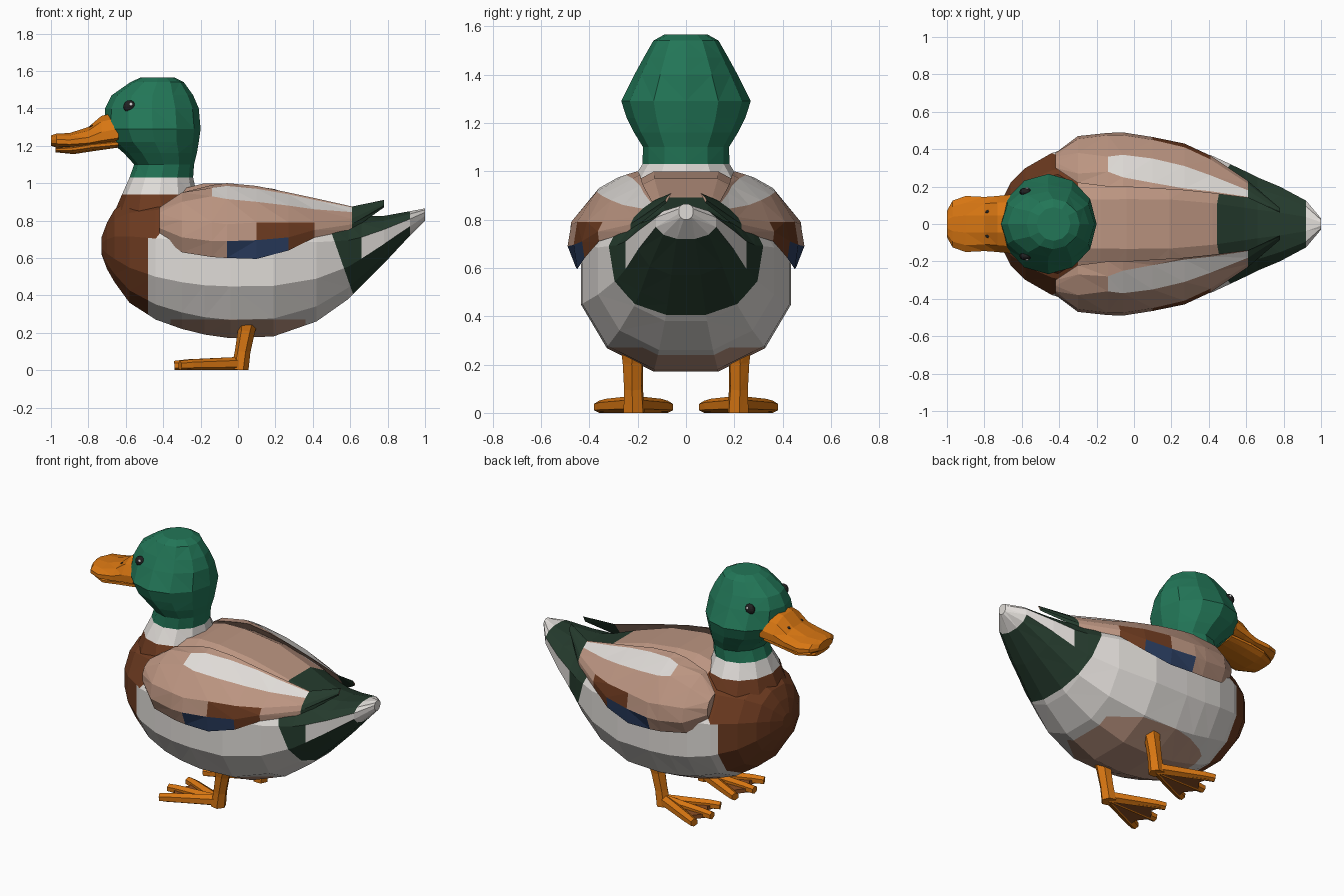
import bpy, bmesh, math
from mathutils import Vector, Matrix

if "Cube" in bpy.data.objects:
    bpy.data.objects.remove(bpy.data.objects["Cube"])

COLOURS = {
    "head green": (0.016, 0.18, 0.095), "pale grey": (0.74, 0.71, 0.68),
    "breast brown": (0.15, 0.042, 0.014), "back beige": (0.50, 0.30, 0.22),
    "bill orange": (0.68, 0.18, 0.006), "tail dark green": (0.018, 0.043, 0.026),
    "wing blue": (0.024, 0.048, 0.12), "web brown": (0.27, 0.08, 0.018),
    "eye black": (0.015, 0.015, 0.015), "eye glint": (0.85, 0.85, 0.85)}
MATS = {}
for key, rgb in COLOURS.items():
    MATS[key] = bpy.data.materials.new(key)
    MATS[key].diffuse_color = (*rgb, 1)
NAMES = list(COLOURS)


def finish(name, bm):
    bmesh.ops.recalc_face_normals(bm, faces=bm.faces)
    used = sorted({f.material_index for f in bm.faces})
    mesh = bpy.data.meshes.new(name)
    for f in bm.faces:
        f.material_index = used.index(f.material_index)
    for i in used:
        mesh.materials.append(MATS[NAMES[i]])
    bm.to_mesh(mesh)
    bm.free()
    ob = bpy.data.objects.new(name, mesh)
    bpy.context.collection.objects.link(ob)
    return ob


def loft(name, rings, colour, tag=None, cuts=(), rule=None):
    """Skin closed rings; tag(i, j) colours strips, rule(centre, name) recolours after cuts."""
    bm = bmesh.new()
    vs = [[bm.verts.new(p) for p in r] for r in rings]
    n = len(rings[0])
    base = NAMES.index(colour)
    for i in range(len(rings) - 1):
        for j in range(n):
            k = (j + 1) % n
            f = bm.faces.new((vs[i][j], vs[i][k], vs[i + 1][k], vs[i + 1][j]))
            f.material_index = NAMES.index((tag and tag(i, j)) or colour)
    for r in (vs[0], vs[-1]):
        bm.faces.new(r).material_index = base
    bmesh.ops.recalc_face_normals(bm, faces=bm.faces)
    bmesh.ops.triangulate(bm, faces=bm.faces)
    for co, no in cuts:
        bmesh.ops.bisect_plane(bm, geom=bm.verts[:] + bm.edges[:] + bm.faces[:],
                               plane_co=co, plane_no=no)
    if rule:
        for f in bm.faces:
            f.material_index = NAMES.index(rule(f.calc_center_median(), NAMES[f.material_index]))
    return finish(name, bm)


def spow(v, e):
    return math.copysign(abs(v) ** e, v)


def x_ring(x, zb, zt, w, zw, n=12, e=0.9):
    """Egg-shaped section across the x axis, widest at height zw."""
    pts = []
    for k in range(n):
        a = 2 * math.pi * (k + 0.5) / n
        s, c = spow(math.sin(a), e) * 1.03, spow(math.cos(a), e) * 1.03
        pts.append((x, w * c, zw + s * (zt - zw if s > 0 else zw - zb)))
    return pts


def z_ring(z, xf, xb, w, n=12):
    mid, r = (xf + xb) / 2, (xb - xf) / 2
    return [(mid + r * math.cos(2 * math.pi * k / n), w * math.sin(2 * math.pi * k / n), z)
            for k in range(n)]


def limb(name, path, colour):
    """Tapered six-sided tube through (point, radius) pairs."""
    rings = []
    for i, (p, r) in enumerate(path):
        a, b = Vector(path[max(i - 1, 0)][0]), Vector(path[min(i + 1, len(path) - 1)][0])
        q = (b - a).to_track_quat('Z', 'Y')
        ring = []
        for k in range(6):
            t = math.pi * (k + 0.5) / 3
            v = Vector(p) + q @ Vector((r * math.cos(t), r * math.sin(t), 0))
            v.z = max(v.z, 0)
            ring.append(v)
        rings.append(ring)
    return loft(name, rings, colour)


def ball(name, loc, scale, colour):
    bm = bmesh.new()
    bmesh.ops.create_uvsphere(bm, u_segments=12, v_segments=8, radius=1,
                              matrix=Matrix.LocRotScale(Vector(loc), None, Vector(scale)))
    for f in bm.faces:
        f.material_index = NAMES.index(colour)
    return finish(name, bm)


# Body and tail: x, bottom, top, half width, height of widest point
BODY = [(-0.73, 0.62, 0.71, 0.05, 0.665), (-0.70, 0.54, 0.79, 0.14, 0.66),
        (-0.66, 0.47, 0.86, 0.22, 0.65), (-0.58, 0.36, 0.91, 0.30, 0.63),
        (-0.44, 0.27, 0.94, 0.38, 0.60), (-0.30, 0.22, 0.97, 0.42, 0.58),
        (-0.18, 0.19, 1.00, 0.43, 0.57), (-0.04, 0.17, 1.00, 0.435, 0.57),
        (0.19, 0.18, 0.97, 0.43, 0.57), (0.42, 0.26, 0.90, 0.365, 0.59),
        (0.59, 0.38, 0.84, 0.285, 0.63), (0.66, 0.45, 0.825, 0.25, 0.66),
        (0.78, 0.57, 0.825, 0.20, 0.72), (0.92, 0.72, 0.85, 0.125, 0.79),
        (1.00, 0.80, 0.865, 0.03, 0.835)]
TAIL_CO, TAIL_NO = Vector((0.60, 0, 0.45)), Vector((0.34, 0, 0.12))


def body_tag(i, j):
    return "eye glint" if i >= 11 and j in (5, 11) else None  # temporary mark for the tail edge


def body_rule(c, now):
    if now == "eye glint" or c.x > 0.93:
        return "pale grey"
    if (c - TAIL_CO).dot(TAIL_NO) > 0:
        return "tail dark green"
    if c.x < -0.48 or (c.z > 0.77 and c.x < -0.30):
        return "breast brown"
    if c.z > 0.7 and abs(c.y) < 0.22:
        return "back beige"
    if c.z < 0.27 and abs(c.x) < 0.36:
        return "back beige"
    return "pale grey"


loft("body", [x_ring(*s) for s in BODY], "pale grey", body_tag,
     [(TAIL_CO, TAIL_NO), ((-0.48, 0, 0), (1, 0, 0)), ((-0.30, 0, 0), (1, 0, 0)),
      ((0, 0.22, 0), (0, 1, 0)), ((0, -0.22, 0), (0, 1, 0)), ((0, 0, 0.27), (0, 0, 1)),
      ((-0.36, 0, 0), (1, 0, 0)), ((0.36, 0, 0), (1, 0, 0))], body_rule)

# Neck and head: height, front x, back x, half width
HEAD = [(0.80, -0.68, -0.10, 0.30), (0.94, -0.62, -0.22, 0.235), (1.03, -0.58, -0.24, 0.18),
        (1.10, -0.555, -0.235, 0.178), (1.16, -0.61, -0.22, 0.215), (1.22, -0.68, -0.21, 0.245),
        (1.29, -0.715, -0.20, 0.268), (1.40, -0.71, -0.21, 0.213), (1.47, -0.675, -0.24, 0.175),
        (1.54, -0.575, -0.29, 0.135), (1.565, -0.52, -0.34, 0.09)]


def head_rule(c, now):
    if c.z > 1.03:
        return "head green"
    if c.z > 0.94:
        return "pale grey"
    return "back beige" if c.x > -0.30 else "breast brown"


loft("head_and_neck", [z_ring(*s) for s in HEAD], "head green",
     cuts=[((-0.30, 0, 0), (1, 0, 0))], rule=head_rule)

# Bill
UPPER = [(-1.0, 1.20, 1.255, 0.07, 1.22), (-0.97, 1.19, 1.265, 0.125, 1.22),
         (-0.90, 1.19, 1.268, 0.15, 1.215), (-0.80, 1.20, 1.30, 0.145, 1.22),
         (-0.73, 1.21, 1.36, 0.15, 1.235), (-0.64, 1.22, 1.38, 0.16, 1.25)]
LOWER = [(-0.975, 1.165, 1.19, 0.08, 1.18), (-0.88, 1.155, 1.20, 0.13, 1.185),
         (-0.78, 1.17, 1.22, 0.13, 1.20), (-0.64, 1.19, 1.24, 0.12, 1.21)]
loft("upper_bill", [x_ring(*s) for s in UPPER], "bill orange")
loft("lower_bill", [x_ring(*s) for s in LOWER], "bill orange")

# Wing sections from inner top edge over the ridge to the lower edge: x, then (y, z) points
WING = [(-0.42, (.30, .87), (.33, .86), (.36, .84), (.38, .80), (.38, .76), (.36, .72)),
        (-0.30, (.22, .95), (.27, .95), (.38, .90), (.455, .80), (.47, .71), (.43, .63)),
        (-0.14, (.20, .99), (.28, .975), (.36, .93), (.475, .79), (.487, .69), (.45, .605)),
        (-0.06, (.20, 1.0), (.25, .985), (.37, .915), (.475, .78), (.49, .69), (.455, .60)),
        (0.10, (.19, .985), (.22, .97), (.35, .90), (.45, .79), (.465, .695), (.45, .595)),
        (0.27, (.18, .95), (.19, .94), (.31, .88), (.41, .79), (.43, .71), (.42, .64)),
        (0.41, (.165, .92), (.175, .91), (.26, .86), (.345, .79), (.365, .75), (.36, .71)),
        (0.61, (.14, .875), (.145, .87), (.18, .845), (.215, .81), (.23, .78), (.23, .75)),
        (0.78, (.06, .91), (.065, .908), (.07, .90), (.08, .89), (.085, .88), (.08, .87))]


def wing_tag(i, j):
    if i == 7:
        return "tail dark green"
    if j == 1 and 2 <= i <= 6:
        return "pale grey"
    if j == 4 and 3 <= i <= 4:
        return "wing blue"
    if (j == 3 and 4 <= i <= 5) or (j == 4 and i == 5):
        return "breast brown"


# Webbed foot outline with scalloped front edge
WEB = [(0.02, 0.215), (-0.27, 0.075), (-0.25, 0.14), (-0.31, 0.215), (-0.25, 0.29), (-0.27, 0.355)]

for side, s in (("left", -1), ("right", 1)):
    loft(side + "_wing", [[(x, s * y, z) for y, z in pts] for x, *pts in WING],
         "back beige", wing_tag)
    ball(side + "_eye", (-0.58, s * 0.172, 1.41), (0.033, 0.022, 0.033), "eye black")
    ball(side + "_eye_glint", (-0.572, s * 0.191, 1.422), (0.009, 0.006, 0.009), "eye glint")
    ball(side + "_nostril", (-0.775, s * 0.065, 1.302), (0.02, 0.011, 0.008), "eye black")
    limb(side + "_leg", [((0.055, s * 0.22, 0.29), 0.06), ((0.045, s * 0.22, 0.21), 0.046),
                         ((0.025, s * 0.217, 0.10), 0.042), ((0.01, s * 0.215, 0.0), 0.047)],
         "bill orange")
    for toe, x, y in (("inner", -0.30, 0.075), ("middle", -0.34, 0.218), ("outer", -0.31, 0.36)):
        limb(f"{side}_{toe}_toe", [((0.01, s * 0.215, 0.035), 0.036),
                                   ((x * 0.8, s * (0.215 + (y - 0.215) * 0.82), 0.028), 0.030),
                                   ((x, s * y, 0.024), 0.026)], "bill orange")
    loft(side + "_web", [[(x, s * y, z) for x, y in WEB] for z in (0.004, 0.03)], "web brown")

for m in bpy.data.materials:
    if m.users and not m.is_grease_pencil:
        m.use_nodes = True
        m.node_tree.nodes["Principled BSDF"].inputs["Base Color"].default_value = m.diffuse_color
